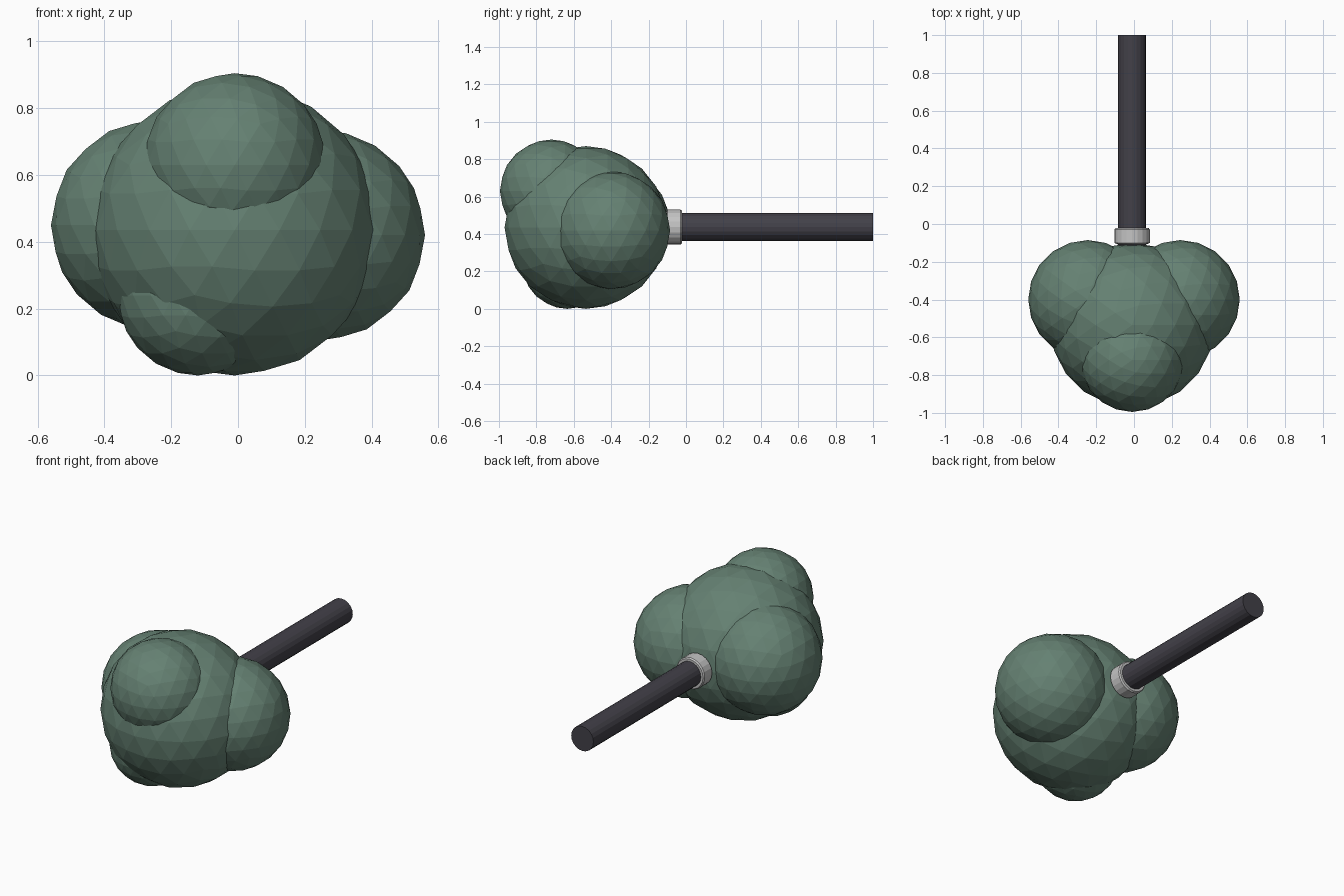
import bpy
import bmesh
import math
from mathutils import Matrix

cube = bpy.data.objects.get("Cube")
if cube:
    bpy.data.objects.remove(cube, do_unlink=True)


def make_material(name, color):
    mat = bpy.data.materials.new(name)
    mat.use_nodes = True
    mat.diffuse_color = color
    bsdf = mat.node_tree.nodes["Principled BSDF"]
    bsdf.inputs["Base Color"].default_value = color
    bsdf.inputs["Roughness"].default_value = 0.8
    return mat


green = make_material("moss green", (0.13, 0.22, 0.17, 1))
dark = make_material("dark grey", (0.055, 0.052, 0.066, 1))
silver = make_material("light grey", (0.55, 0.55, 0.55, 1))


def add_object(name, bm, mat):
    bmesh.ops.recalc_face_normals(bm, faces=bm.faces)
    mesh = bpy.data.meshes.new(name)
    bm.to_mesh(mesh)
    bm.free()
    mesh.materials.append(mat)
    obj = bpy.data.objects.new(name, mesh)
    bpy.context.collection.objects.link(obj)
    return obj


def lobe(name, center, radius):
    bm = bmesh.new()
    bmesh.ops.create_icosphere(bm, subdivisions=3, radius=radius,
                               matrix=Matrix.Translation(center))
    add_object(name, bm, green)


def turned(name, profile, sides, mat):
    """Spin (radius, y) points around the shaft axis."""
    bm = bmesh.new()
    verts = [bm.verts.new((AXIS_X + r, y, AXIS_Z)) for r, y in profile]
    edges = [bm.edges.new(pair) for pair in zip(verts, verts[1:])]
    bmesh.ops.spin(bm, geom=verts + edges, cent=(AXIS_X, 0, AXIS_Z),
                   axis=(0, 1, 0), angle=math.tau, steps=sides,
                   use_merge=True)
    bmesh.ops.remove_doubles(bm, verts=bm.verts, dist=0.0005)
    add_object(name, bm, mat)


AXIS_X, AXIS_Z = -0.01, 0.437

# Faceted head: one large ball with four smaller lobes
lobe("head_core", (-0.01, -0.535, 0.435), 0.435)
lobe("left_lobe", (0.245, -0.4, 0.42), 0.315)
lobe("right_lobe", (-0.245, -0.4, 0.45), 0.315)
lobe("top_lobe", (-0.01, -0.72, 0.63), 0.275)
lobe("lower_lobe", (-0.12, -0.635, 0.24), 0.24)

# Shaft, closed at both ends
turned("handle", [(0, -0.3), (0.074, -0.3), (0.074, 1), (0, 1)], 20, dark)

# Collar ring around the shaft
turned("collar", [(0.07, -0.11), (0.094, -0.1), (0.094, -0.03),
                  (0.088, -0.022), (0.07, -0.022)], 20, silver)
